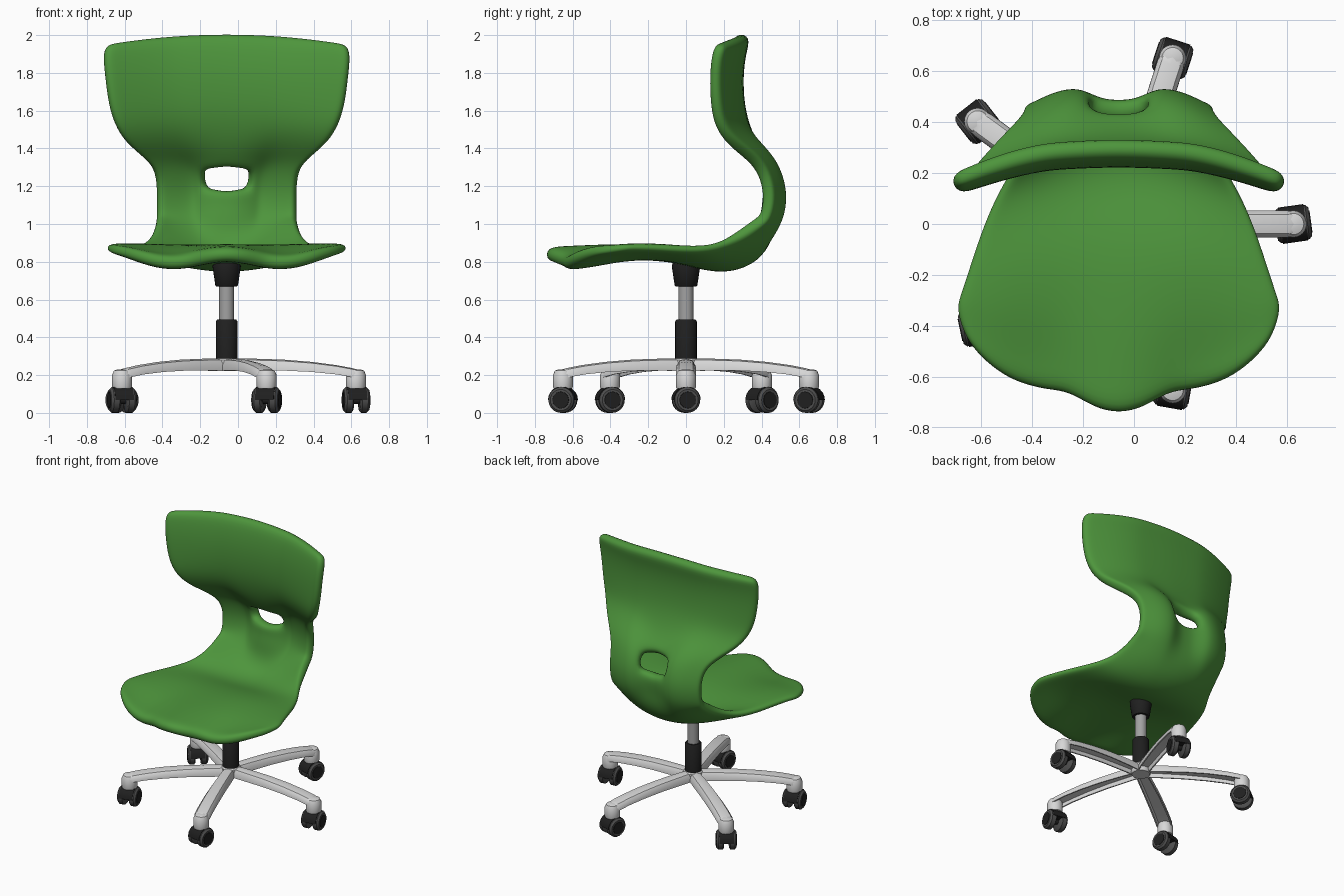
import bpy, bmesh, math
from mathutils import Matrix, Vector

cube = bpy.data.objects.get("Cube")
if cube:
    bpy.data.objects.remove(cube, do_unlink=True)

AXIS_X = -0.06  # centre line of shell and column


def material(name, rgb):
    m = bpy.data.materials.new(name)
    m.use_nodes = True
    m.diffuse_color = (*rgb, 1)
    m.node_tree.nodes["Principled BSDF"].inputs["Base Color"].default_value = (*rgb, 1)
    return m


GREEN = material("shell green", (0.075, 0.3, 0.045))
SILVER = material("light grey metal", [0.68] * 3)
STEEL = material("steel grey", [0.36] * 3)
BLACK = material("black plastic", [0.014] * 3)
RUBBER = material("dark grey rubber", [0.075] * 3)


def finish(bm, name, mat, angle=40):
    mesh = bpy.data.meshes.new(name)
    bm.to_mesh(mesh)
    bm.free()
    mesh.materials.append(mat)
    ob = bpy.data.objects.new(name, mesh)
    bpy.context.collection.objects.link(ob)
    bpy.ops.object.select_all(action="DESELECT")
    ob.select_set(True)
    bpy.context.view_layer.objects.active = ob
    bpy.ops.object.shade_smooth_by_angle(angle=math.radians(angle))
    return ob


def loft(name, rings, mat, matrix):
    """Skin a list of equal-length point rings and cap both ends."""
    bm = bmesh.new()
    loops = [[bm.verts.new(matrix @ Vector(p)) for p in ring] for ring in rings]
    n = len(loops[0])
    for a, b in zip(loops, loops[1:]):
        for k in range(n):
            bm.faces.new((a[k], a[(k + 1) % n], b[(k + 1) % n], b[k]))
    bm.faces.new(loops[0][::-1])
    bm.faces.new(loops[-1])
    bmesh.ops.recalc_face_normals(bm, faces=bm.faces)
    return finish(bm, name, mat)


def turned(name, profile, mat, matrix, sides=24):
    """Solid of revolution about local z from (radius, height) pairs."""
    turns = [2 * math.pi * k / sides for k in range(sides)]
    rings = [[(r * math.cos(t), r * math.sin(t), z) for t in turns] for r, z in profile]
    return loft(name, rings, mat, matrix)


def step(a, b, x):
    """Smooth ramp from 0 at a to 1 at b."""
    t = min(max((x - a) / (b - a), 0), 1)
    return t * t * (3 - 2 * t)


# Seat shell centre line from front edge to top edge: y, z, half width
ROWS = [
    (-0.748, 0.84, 0.6), (-0.64, 0.845, 0.63), (-0.5, 0.85, 0.635), (-0.35, 0.853, 0.62),
    (-0.15, 0.85, 0.58), (0, 0.825, 0.53), (0.12, 0.79, 0.475), (0.24, 0.784, 0.42),
    (0.355, 0.83, 0.385), (0.435, 0.925, 0.37), (0.475, 1.03, 0.367), (0.492, 1.11, 0.367),
    (0.49, 1.195, 0.367), (0.458, 1.293, 0.38), (0.412, 1.365, 0.45), (0.354, 1.435, 0.54),
    (0.305, 1.52, 0.59), (0.277, 1.63, 0.625), (0.27, 1.78, 0.643), (0.285, 1.91, 0.655),
    (0.315, 2.005, 0.64),
]
HALF = [0.16, 0.32, 0.45, 0.6, 0.75, 0.9, 1]
COLS = [-u for u in reversed(HALF)] + [0] + HALF
HOLE_ROW = 12
SEAT_ROWS = 8


def shell_point(y, z, width, u):
    a = abs(u)
    thigh = math.sin(math.pi * a) ** 2
    # rounded front outline with drooping thigh lobes
    front = 1 - step(-0.75, -0.15, y)
    outline = front * (0.08 * step(0.08, 0.32, a) + 0.05 * a * a + 0.17 * a ** 5)
    # spine channel, strongest in the neck
    spine = step(0.85, 1.05, z) * (1 - 0.8 * step(1.3, 1.55, z))
    channel = spine * (0.02 * thigh - 0.045 * (1 - step(0.2, 0.5, a)))
    # raised seat sides, forward-curved back wings, lowered top corners
    wing = 0.06 * step(0.1, 0.35, y) + 0.08 * step(1.3, 1.5, z)
    lift = (0.025 + 0.1 * step(-0.1, 0.3, y)) * (1 - step(0.85, 1.05, z))
    lift -= 0.055 * step(1.85, 2, z)
    return (AXIS_X + width * u, y + outline + channel - wing * a * a,
            z + lift * a * a - 0.055 * front * thigh)


bm = bmesh.new()
grid = [[bm.verts.new(shell_point(*row, u)) for u in COLS] for row in ROWS]
for i, (near, far) in enumerate(zip(grid, grid[1:])):
    for j in range(len(COLS) - 1):
        # leave the handle opening in the neck
        if i != HOLE_ROW or abs(COLS[j] + COLS[j + 1]) > 0.6:
            bm.faces.new((near[j], near[j + 1], far[j + 1], far[j]))
# bow the opening's lower and upper rims into an oval
for lower, upper, u in zip(grid[HOLE_ROW], grid[HOLE_ROW + 1], COLS):
    bow = 0.022 * (1 - step(0, 0.32, abs(u)))
    lower.co.z -= bow
    upper.co.z += bow
shell = finish(bm, "seat_shell", GREEN, 180)
group = shell.vertex_groups.new(name="thickness")
for k in range(len(ROWS) * len(COLS)):
    row, col = divmod(k, len(COLS))
    taper = 0.55 if row < SEAT_ROWS else 0.25
    group.add([k], 1 - taper * COLS[col] ** 4, "REPLACE")
solid = shell.modifiers.new("thickness", "SOLIDIFY")
solid.thickness = 0.084
solid.offset = 0
solid.vertex_group = group.name
sub = shell.modifiers.new("smooth", "SUBSURF")
sub.levels = sub.render_levels = 2

# Column
centre = Matrix.Translation((AXIS_X, 0, 0))
turned("column_sleeve", [(0.057, 0.27), (0.057, 0.485), (0.05, 0.495)], BLACK, centre)
turned("gas_lift", [(0.04, 0.48), (0.04, 0.69)], STEEL, centre)
turned("seat_mount", [(0.055, 0.67), (0.06, 0.675), (0.075, 0.775), (0.07, 0.8)], BLACK, centre)
turned("base_hub", [(0.06, 0.222), (0.066, 0.23), (0.066, 0.28), (0.058, 0.289)], SILVER, centre)

# Five-star base with casters: hollow arm section, then distance, top, bottom, half width
EDGE = [(0.7, 0.88), (0.98, 0.5), (1, 0), (0.82, 0), (0.72, 0.45)]
SECTION = [(0, 1)] + EDGE + [(-s, h) for s, h in reversed(EDGE)]
ARM = [(0.02, 0.288, 0.222, 0.04), (0.15, 0.287, 0.224, 0.046), (0.3, 0.282, 0.224, 0.05),
       (0.45, 0.27, 0.217, 0.053), (0.58, 0.253, 0.204, 0.054), (0.66, 0.238, 0.19, 0.054),
       (0.7, 0.228, 0.185, 0.046), (0.725, 0.215, 0.185, 0.028)]
SWIVEL = [8, -18, 38, 12, -10]  # axle direction of each caster in degrees
ARC = [math.pi * (k / 10 - 0.5) for k in range(11)]

for n, swivel in enumerate(SWIVEL):
    arm = centre @ Matrix.Rotation(math.radians(72 * n), 4, "Z")
    rings = [[(d, s * w, b + (t - b) * h) for s, h in SECTION] for d, t, b, w in ARM]
    loft(f"base_arm_{n + 1}", rings, SILVER, arm)
    post = Matrix.Translation(arm @ Vector((0.685, 0, 0)))
    turned(f"caster_stem_{n + 1}", [(0.05, 0.13), (0.053, 0.14), (0.053, 0.2),
                                    (0.042, 0.224), (0.02, 0.231)], SILVER, post)
    # local z is the horizontal axle, local x points up
    axle = (post @ Matrix.Rotation(math.radians(swivel), 4, "Z")
            @ Matrix.Translation((0, 0, 0.068)) @ Matrix.Rotation(math.radians(-90), 4, "Y"))
    hood = [[(0.072 * math.cos(a), 0.072 * math.sin(a), z) for a in ARC] for z in (-0.05, 0.05)]
    loft(f"caster_hood_{n + 1}", hood, BLACK, axle)
    turned(f"caster_axle_{n + 1}", [(0.022, -0.05), (0.022, 0.05)], BLACK, axle, 12)
    for side, label in ((1, "left"), (-1, "right")):
        tyre = [(0.058, 0.018), (0.068, 0.026), (0.068, 0.056), (0.056, 0.068)]
        cap = [(0.046, 0.064), (0.044, 0.071)]
        turned(f"caster_wheel_{n + 1}_{label}", [(r, side * z) for r, z in tyre], RUBBER, axle)
        turned(f"caster_cap_{n + 1}_{label}", [(r, side * z) for r, z in cap], BLACK, axle, 12)
